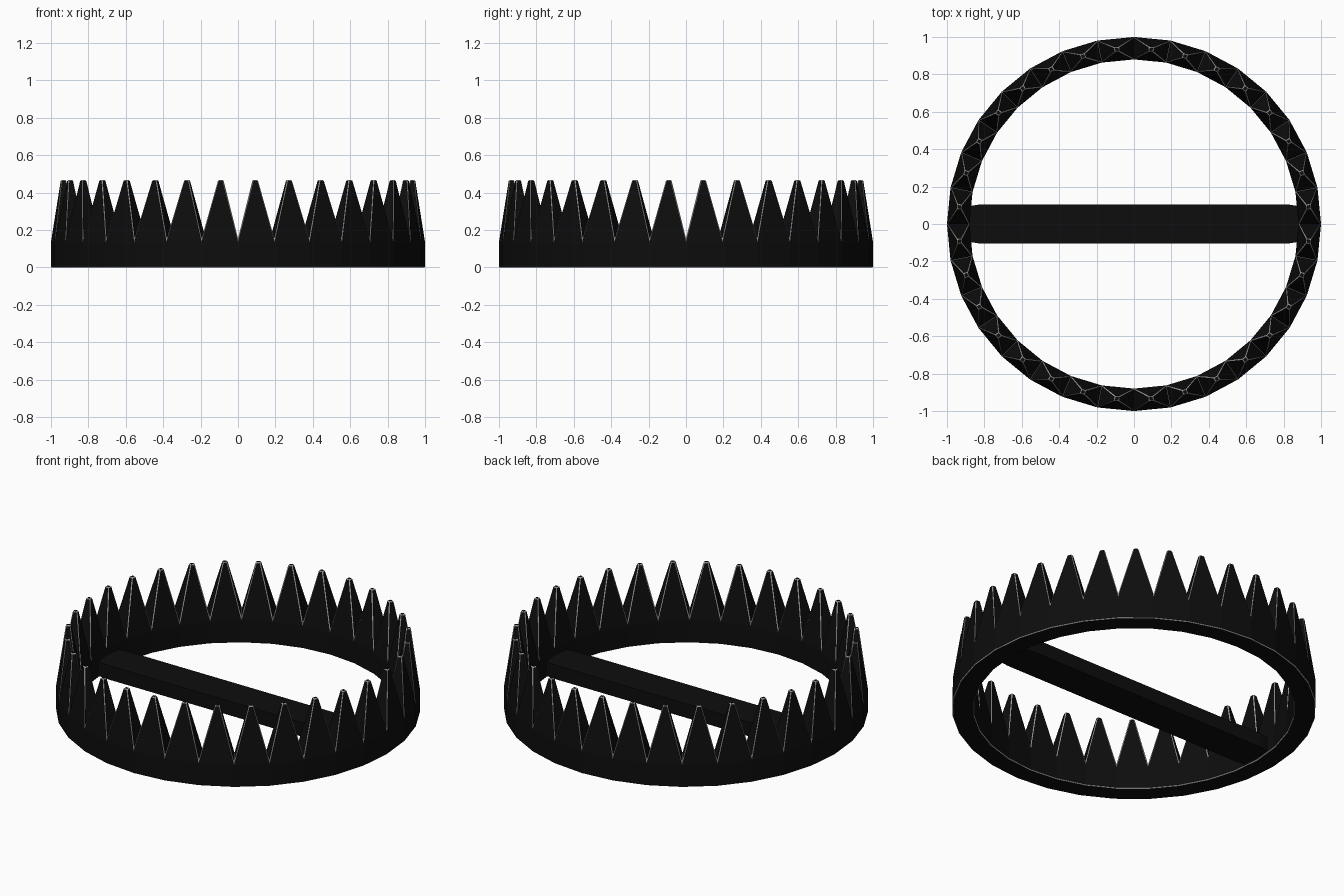
import bpy, bmesh
from math import sin, cos, pi

if "Cube" in bpy.data.objects:
    bpy.data.objects.remove(bpy.data.objects["Cube"])

N = 32                      # ring segments, one tooth each
R_OUT, R_IN = 1.0, 0.88
Z_RIM, Z_TIP = 0.155, 0.468
R_TIP, TIP = 0.938, 0.013   # tooth tip radius and half size


def material(name, c):
    m = bpy.data.materials.new(name)
    m.diffuse_color = (c, c, c, 1)
    m.use_nodes = True
    m.node_tree.nodes["Principled BSDF"].inputs["Base Color"].default_value = m.diffuse_color
    return m


black = material("black_iron", 0.004)
worn = material("worn_edge", 0.45)


def finish(bm, name, mats):
    bmesh.ops.recalc_face_normals(bm, faces=bm.faces)
    me = bpy.data.meshes.new(name)
    bm.to_mesh(me)
    bm.free()
    ob = bpy.data.objects.new(name, me)
    bpy.context.collection.objects.link(ob)
    for m in mats:
        me.materials.append(m)
    return ob


def polar(r, a, z):
    return (r * cos(a), r * sin(a), z)


# Ring with a pyramid tooth on every segment
bm = bmesh.new()
cols = []
for i in range(N):
    a = 2 * pi * i / N
    cols.append([bm.verts.new(polar(r, a, z)) for r, z in
                 ((R_OUT, 0), (R_OUT, Z_RIM), (R_IN, Z_RIM), (R_IN, 0))])
for i in range(N):
    p, q = cols[i], cols[(i + 1) % N]
    for j, k in ((0, 1), (2, 3), (3, 0)):
        bm.faces.new((p[j], p[k], q[k], q[j]))
    a = 2 * pi * (i + 0.5) / N
    da = TIP / R_TIP
    tip = [bm.verts.new(polar(R_TIP + s * TIP, a + t * da, Z_TIP))
           for s, t in ((1, -1), (-1, -1), (-1, 1), (1, 1))]
    base = [p[1], p[2], q[2], q[1]]
    for j in range(4):
        k = (j + 1) % 4
        bm.faces.new((base[j], base[k], tip[k], tip[j]))
    bm.faces.new(tip)
ring = finish(bm, "toothed_ring", (black, worn))

# Thin worn bevel on the sharp edges
bev = ring.modifiers.new("worn_bevel", 'BEVEL')
bev.width = 0.005
bev.segments = 1
bev.limit_method = 'ANGLE'
bev.angle_limit = 0.6
bev.material = 1

# Cross bar with slightly narrowed ends
bm = bmesh.new()
secs = []
for x, w in ((-0.885, 0.095), (-0.82, 0.105), (0.82, 0.105), (0.885, 0.095)):
    secs.append([bm.verts.new((x, y, z)) for y, z in
                 ((-w, 0.015), (w, 0.015), (w, 0.10), (-w, 0.10))])
for p, q in zip(secs, secs[1:]):
    for j in range(4):
        k = (j + 1) % 4
        bm.faces.new((p[j], p[k], q[k], q[j]))
bm.faces.new(secs[0])
bm.faces.new(secs[-1])
finish(bm, "cross_bar", (black,))
